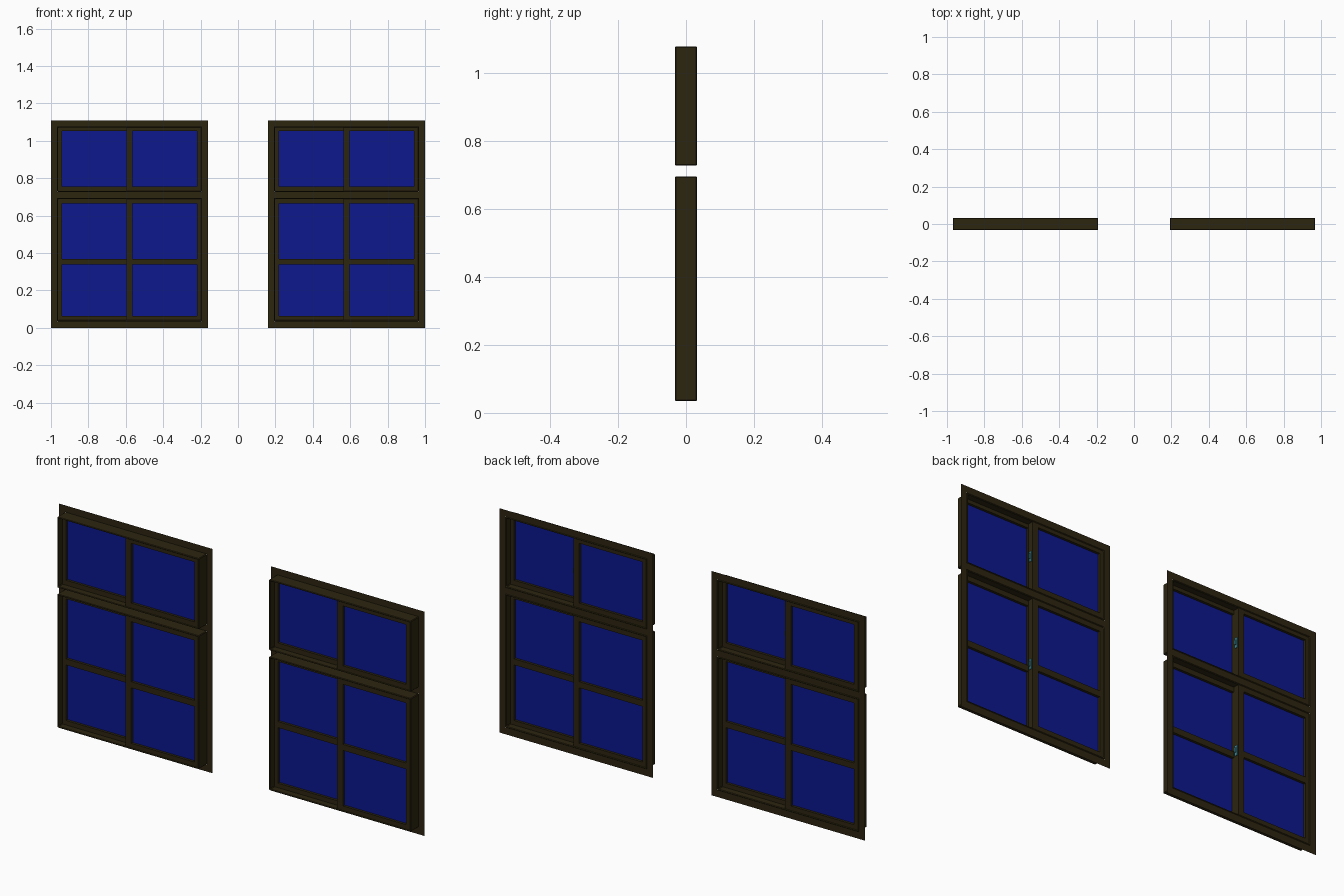
import bpy, bmesh

if "Cube" in bpy.data.objects:
    bpy.data.objects.remove(bpy.data.objects["Cube"])


def material(name, color):
    m = bpy.data.materials.new(name)
    m.diffuse_color = (*color, 1)
    m.use_nodes = True
    m.node_tree.nodes["Principled BSDF"].inputs["Base Color"].default_value = m.diffuse_color
    return m


WOOD = material("dark_wood", (0.025, 0.018, 0.005))
GLASS = material("blue_glass", (0.004, 0.009, 0.27))
METAL = material("teal_metal", (0.04, 0.25, 0.32))


def lattice(name, xs, zs, holes, y0, y1, mat, bevel=0.0):
    """Grid of cells in the xz plane without the hole cells, extruded from y0 to y1."""
    bm = bmesh.new()
    v = [[bm.verts.new((x, y0, z)) for z in zs] for x in xs]
    for i in range(len(xs) - 1):
        for j in range(len(zs) - 1):
            if (i, j) not in holes:
                bm.faces.new((v[i][j], v[i + 1][j], v[i + 1][j + 1], v[i][j + 1]))
    bmesh.ops.delete(bm, geom=[p for p in bm.verts if not p.link_faces], context='VERTS')
    if y1 != y0:
        ext = bmesh.ops.extrude_face_region(bm, geom=bm.faces[:], use_keep_orig=True)
        for g in ext["geom"]:
            if isinstance(g, bmesh.types.BMVert):
                g.co.y = y1
        bmesh.ops.recalc_face_normals(bm, faces=bm.faces[:])
    me = bpy.data.meshes.new(name)
    bm.to_mesh(me)
    bm.free()
    me.materials.append(mat)
    ob = bpy.data.objects.new(name, me)
    bpy.context.collection.objects.link(ob)
    if bevel:
        mod = ob.modifiers.new("edge", 'BEVEL')
        mod.width = bevel
        mod.segments = 1
    return ob


Y = 0.033            # half depth of the casing
W, LIP = 0.388, 0.006  # casing half width and wall thickness
PANE, MEET = 0.362, 0.016  # outer pane edge and half width of the meeting stile


def sash(name, cx, side, rows, z0, z1, y0, y1):
    """One sliding sash with its panes; side is -1 (left) or 1 (right)."""
    xs = sorted(cx + side * x for x in (-MEET, MEET, PANE, W - LIP))
    zs = [z0 + LIP] + [z for row in rows for z in row] + [z1 - LIP]
    holes = {(1, 2 * k + 1) for k in range(len(rows))}
    lattice(name + "_frame", xs, zs, holes, y0, y1, WOOD)
    mid = (y0 + y1) / 2
    for k, (a, b) in enumerate(rows):
        lattice(f"{name}_glass_{k}", xs[1:3], (a, b), set(), mid - 0.002, mid + 0.002, GLASS)


def unit(name, cx, z0, z1, rows):
    """Casing with a rear left sash and a front right sash."""
    lattice(name + "_casing", [cx - W, cx - W + LIP, cx + W - LIP, cx + W],
            [z0, z0 + LIP, z1 - LIP, z1], {(1, 1)}, -Y, Y, WOOD, 0.003)
    sash(name + "_left_sash", cx, -1, rows, z0, z1, 0.001, 0.030)
    sash(name + "_right_sash", cx, 1, rows, z0, z1, -0.030, -0.001)
    # Latch plate and grip on the side of the rear meeting stile
    zm = (z0 + z1) / 2
    x = cx + MEET
    lattice(name + "_latch", (x, x + 0.004), (zm - 0.025, zm + 0.025), set(), 0.009, 0.023, METAL)
    lattice(name + "_latch_grip", (x + 0.004, x + 0.010), (zm - 0.010, zm + 0.012), set(),
            0.012, 0.020, METAL)


for label, cx in (("left", -0.58), ("right", 0.58)):
    # Flat trim behind both casings
    lattice(label + "_trim", [cx - 0.42, cx - W, cx + W, cx + 0.42],
            [0, 0.035, 0.695, 0.727, 1.077, 1.11], {(1, 1), (1, 3)}, 0.030, 0.030, WOOD)
    unit(label + "_lower", cx, 0.035, 0.695, [(0.063, 0.338), (0.368, 0.665)])
    unit(label + "_upper", cx, 0.727, 1.077, [(0.757, 1.053)])
